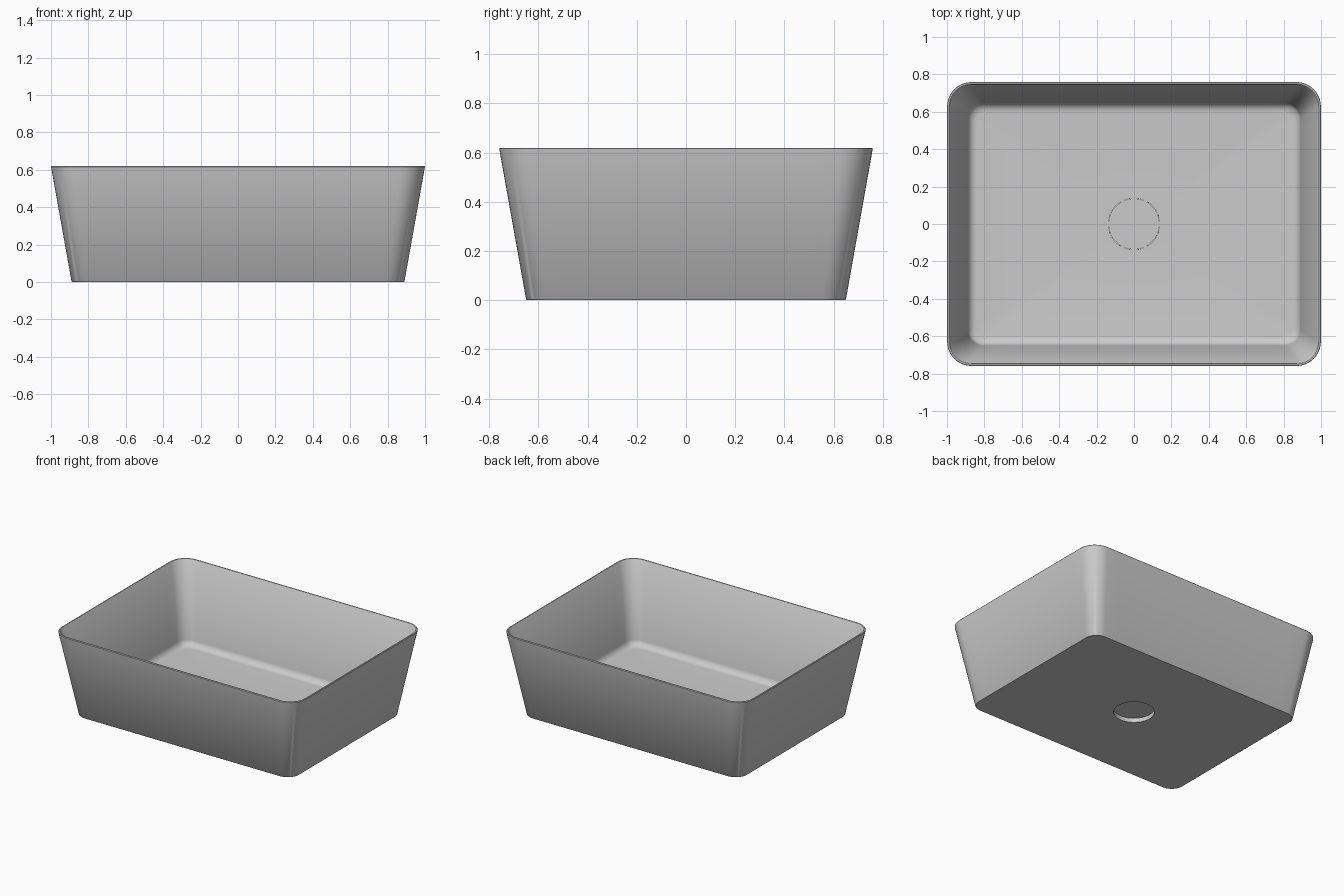
import bpy, bmesh, math

if "Cube" in bpy.data.objects:
    bpy.data.objects.remove(bpy.data.objects["Cube"])

TOP, FLOOR, HOLE = 0.62, 0.038, 0.137
SLOPE = 0.11 / TOP
THICK = 0.016


def rounded_rect(inset, z, radius, arc=10, side=16):
    """Closed ring of points: rounded rectangle inset from the rim outline."""
    hx, hy = 1.0 - inset, 0.76 - inset
    corners = []
    for sx, sy, start in ((1, 1, 0), (-1, 1, 90), (-1, -1, 180), (1, -1, 270)):
        cx, cy = sx * (hx - radius), sy * (hy - radius)
        corners.append([(cx + radius * math.cos(math.radians(start + 90 * i / arc)),
                         cy + radius * math.sin(math.radians(start + 90 * i / arc)))
                        for i in range(arc + 1)])
    pts = []
    for k in range(4):
        pts += corners[k]
        a, b = corners[k][-1], corners[(k + 1) % 4][0]
        pts += [(a[0] + (b[0] - a[0]) * i / side, a[1] + (b[1] - a[1]) * i / side)
                for i in range(1, side)]
    return [(x, y, z) for x, y in pts]


def hole_ring(ring, z):
    """Project a ring onto the drain circle."""
    return [(HOLE * x / math.hypot(x, y), HOLE * y / math.hypot(x, y), z)
            for x, y, _ in ring]


# Basin cross-section: (inset, height, corner radius), underside to inner floor
profile = [(0.114, 0.0, 0.09), (0.1095, 0.005, 0.092),
           (0.002, 0.608, 0.13), (0.001, 0.616, 0.13), (0.004, TOP, 0.127),
           (0.012, TOP, 0.12), (0.016, 0.616, 0.116)]
fillet = 0.05
start = THICK + SLOPE * (TOP - FLOOR - fillet)
for i in range(9):
    t = math.radians(8 + 82 * i / 8)
    profile.append((start + fillet * (1 - math.cos(t)),
                    FLOOR + fillet * (1 - math.sin(t)), 0.085 - 0.035 * i / 8))

rings = [rounded_rect(*p) for p in profile]
rings = [hole_ring(rings[0], 0.0)] + rings + [hole_ring(rings[-1], FLOOR)]

# Basin shell, closed through the drain hole
bm = bmesh.new()
loops = [[bm.verts.new(p) for p in ring] for ring in rings]
n = len(loops[0])
for k in range(len(loops)):
    a, b = loops[k], loops[(k + 1) % len(loops)]
    for i in range(n):
        j = (i + 1) % n
        bm.faces.new((a[i], a[j], b[j], b[i]))
bmesh.ops.recalc_face_normals(bm, faces=bm.faces)
mesh = bpy.data.meshes.new("basin")
bm.to_mesh(mesh)
bm.free()
basin = bpy.data.objects.new("basin", mesh)
bpy.context.collection.objects.link(basin)

# Drain cover sitting in the hole, flush with the floor
bpy.ops.mesh.primitive_cylinder_add(vertices=64, radius=HOLE - 0.001, depth=0.008,
                                    location=(0, 0, FLOOR - 0.003))
cover = bpy.context.object
cover.name = "drain_cover"

for ob in (basin, cover):
    bpy.ops.object.select_all(action='DESELECT')
    ob.select_set(True)
    bpy.context.view_layer.objects.active = ob
    bpy.ops.object.shade_smooth_by_angle(angle=math.radians(35))
